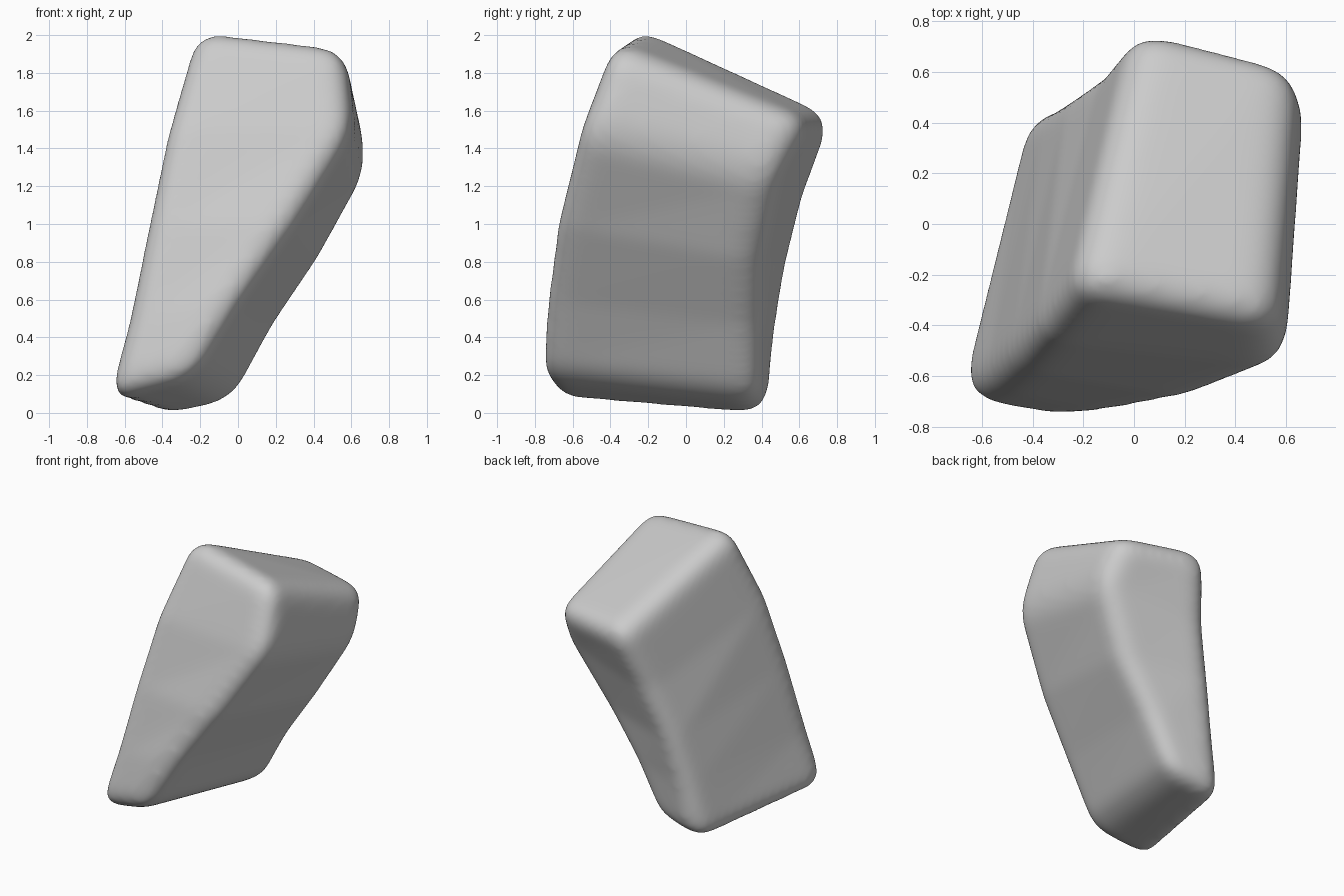
import bpy
import bmesh

cube = bpy.data.objects.get("Cube")
if cube:
    bpy.data.objects.remove(cube, do_unlink=True)

# Plain stone grey
stone = bpy.data.materials.new("stone grey")
stone.use_nodes = True
grey = (0.6, 0.6, 0.6, 1)
stone.diffuse_color = grey
stone.node_tree.nodes["Principled BSDF"].inputs["Base Color"].default_value = grey

# The four long edges of the boulder, each from bottom to top
front_low = [(-.72, -.7, .06), (-.6, -.65, .5), (-.5, -.57, 1), (-.4, -.46, 1.5), (-.24, -.25, 2.06)]
front_high = [(-.25, -.79, .18), (.01, -.76, .6), (.29, -.7, 1), (.61, -.57, 1.5), (.57, -.4, 1.96)]
back_high = [(-.01, .39, .05), (.21, .38, .46), (.44, .38, .8), (.69, .48, 1.26), (.65, .65, 1.55)]
back_low = [(-.43, .44, -.03), (-.34, .49, .4), (-.25, .55, .75), (-.12, .64, 1.12), (.01, .8, 1.57)]

# Loft the edges into a closed block
bm = bmesh.new()
rings = [[bm.verts.new(p) for p in ring]
         for ring in zip(front_low, front_high, back_high, back_low)]
for lower, upper in zip(rings, rings[1:]):
    for i in range(4):
        j = (i + 1) % 4
        bm.faces.new((lower[i], lower[j], upper[j], upper[i]))
bm.faces.new(rings[0][::-1])
bm.faces.new(rings[-1])
bmesh.ops.recalc_face_normals(bm, faces=bm.faces[:])
mesh = bpy.data.meshes.new("boulder")
bm.to_mesh(mesh)
bm.free()
mesh.materials.append(stone)
boulder = bpy.data.objects.new("boulder", mesh)
bpy.context.collection.objects.link(boulder)

# Rounded edges, then an even, worn skin
rounding = boulder.modifiers.new("rounded edges", "BEVEL")
rounding.width = 0.12
rounding.segments = 4
rounding.limit_method = "ANGLE"
rounding.angle_limit = 0.6
skin = boulder.modifiers.new("even skin", "REMESH")
skin.mode = "VOXEL"
skin.voxel_size = 0.02
skin.use_smooth_shade = True
worn = boulder.modifiers.new("worn surface", "SMOOTH")
worn.factor = 0.5
worn.iterations = 60
